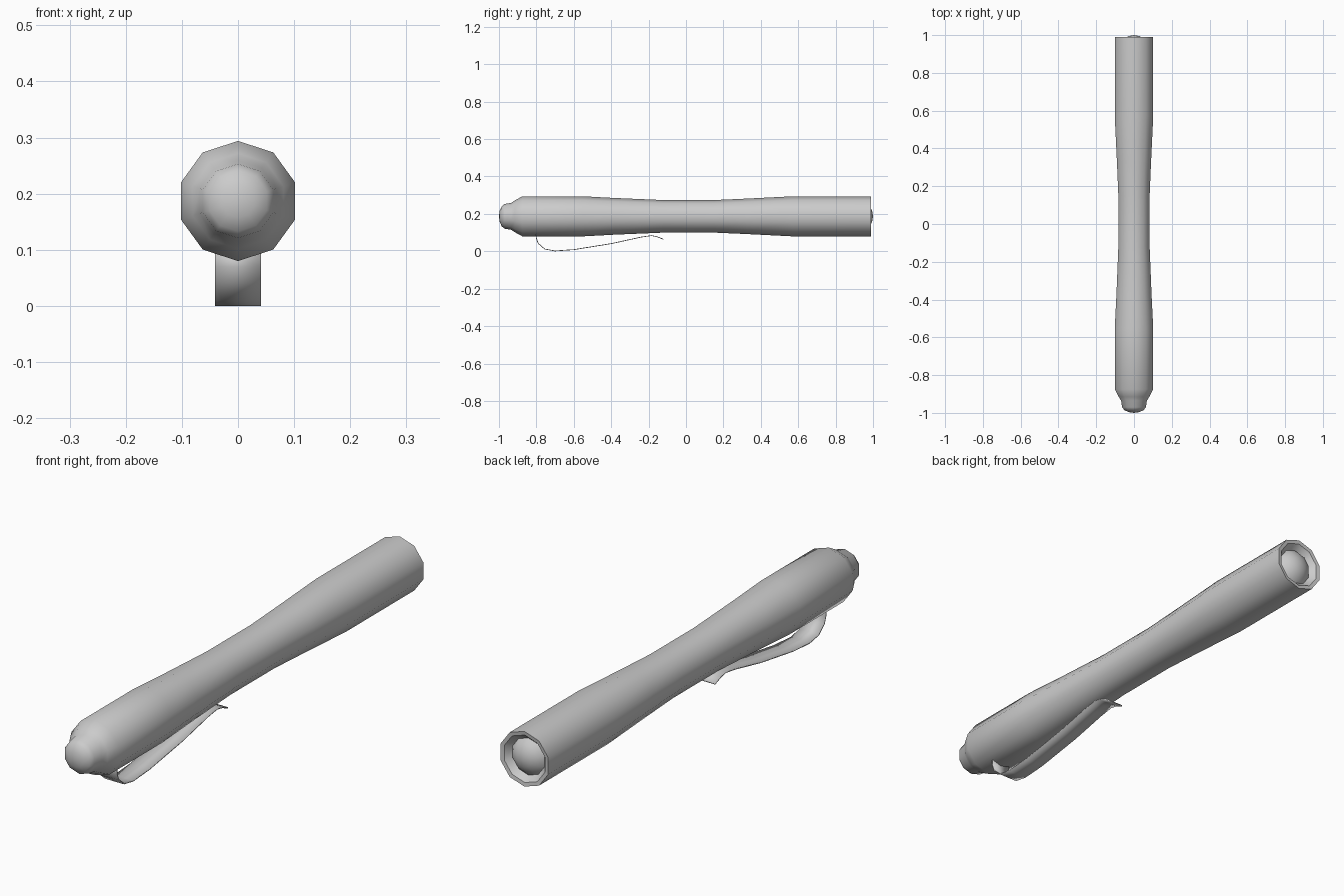
import bpy, bmesh, math

if "Cube" in bpy.data.objects:
    bpy.data.objects.remove(bpy.data.objects["Cube"])

SIDES = 10
CENTRE_Z = 0.187


def finish(name, bm, angle):
    bmesh.ops.recalc_face_normals(bm, faces=bm.faces)
    mesh = bpy.data.meshes.new(name)
    bm.to_mesh(mesh)
    bm.free()
    ob = bpy.data.objects.new(name, mesh)
    bpy.context.collection.objects.link(ob)
    bpy.ops.object.select_all(action='DESELECT')
    ob.select_set(True)
    bpy.context.view_layer.objects.active = ob
    bpy.ops.object.shade_smooth_by_angle(angle=math.radians(angle))
    return ob


def lathe_y(name, profile):
    """Ten-sided surface around the y axis from (y, radius) pairs; ends are closed."""
    bm = bmesh.new()
    rings = []
    for y, r in profile:
        if r == 0:
            rings.append([bm.verts.new((0, y, CENTRE_Z))] * SIDES)
            continue
        angles = [math.pi / 2 + math.tau * i / SIDES for i in range(SIDES)]
        rings.append([bm.verts.new((r * math.cos(a), y, CENTRE_Z + r * math.sin(a)))
                      for a in angles])
    for a, b in zip(rings, rings[1:]):
        for i in range(SIDES):
            j = (i + 1) % SIDES
            bm.faces.new(dict.fromkeys((a[i], a[j], b[j], b[i])))
    return finish(name, bm, 40)


def strip(name, path, half_width, thickness):
    """Flat band across x that follows a (y, z) path."""
    bm = bmesh.new()
    rows = [[bm.verts.new((x, y, z)) for x in (-half_width, half_width)] for y, z in path]
    for a, b in zip(rows, rows[1:]):
        bm.faces.new((a[0], a[1], b[1], b[0]))
    ob = finish(name, bm, 60)
    mod = ob.modifiers.new("thickness", 'SOLIDIFY')
    mod.thickness = thickness
    mod.offset = 0
    return ob


# Waisted barrel: domed front button, shoulder, slim grip, recessed rear lens
lathe_y("barrel", [
    (-1.0, 0), (-0.996, 0.03), (-0.985, 0.054), (-0.97, 0.066), (-0.935, 0.072),
    (-0.915, 0.085), (-0.875, 0.107), (-0.55, 0.107), (-0.38, 0.098),
    (-0.12, 0.087), (0.15, 0.087), (0.33, 0.095), (0.57, 0.107), (0.99, 0.107),
    (0.988, 0.092), (0.965, 0.072), (0.982, 0.056), (0.995, 0.03), (1.0, 0)])

# Spring pocket clip hooked under the barrel
strip("pocket_clip", [
    (-0.80, 0.10), (-0.80, 0.07), (-0.79, 0.042), (-0.755, 0.012), (-0.70, 0.002),
    (-0.60, 0.009), (-0.40, 0.041), (-0.24, 0.076), (-0.185, 0.084),
    (-0.155, 0.078), (-0.12, 0.064)], 0.041, 0.004)
